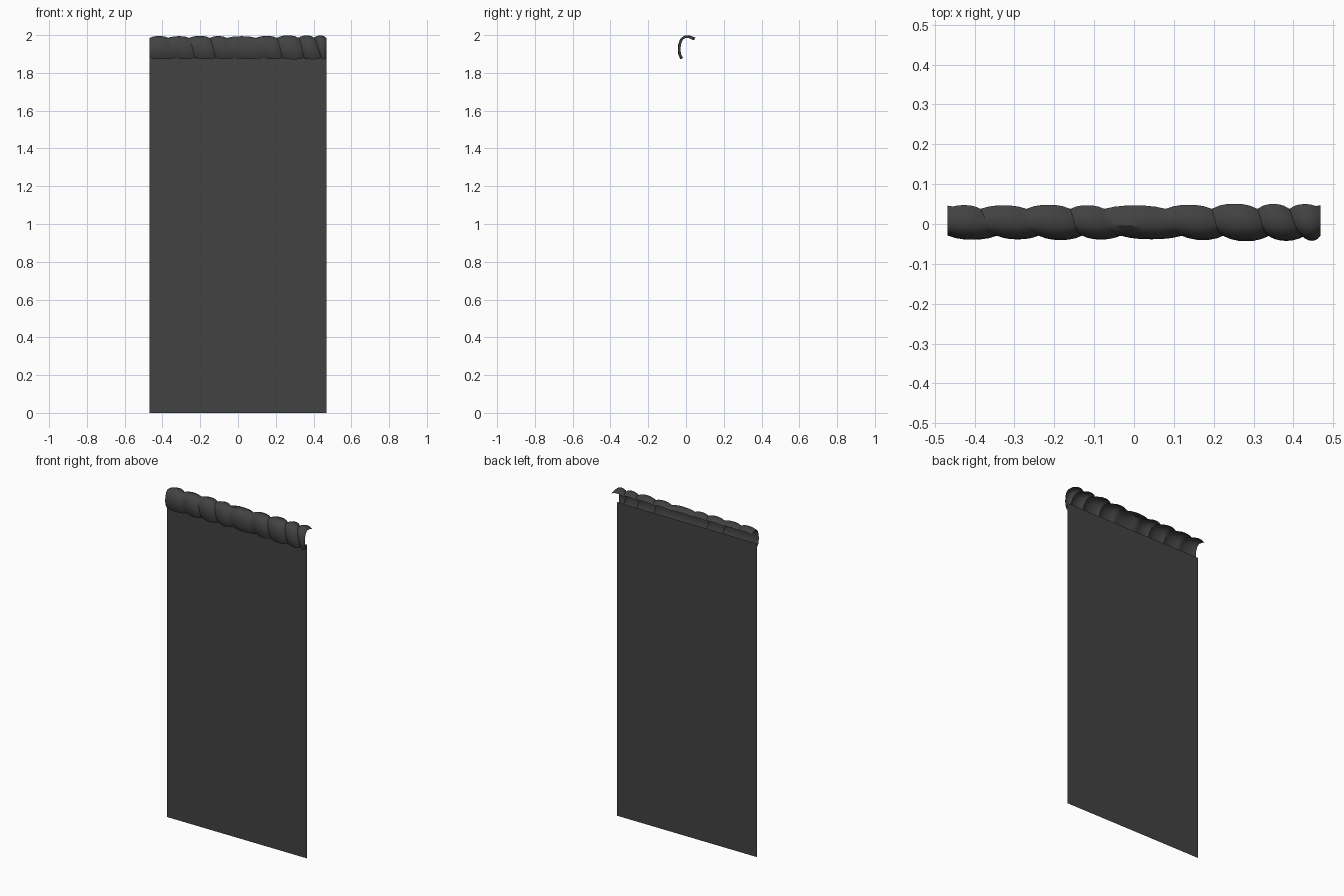
import bpy, bmesh, math, random
from mathutils import Vector

if "Cube" in bpy.data.objects:
    bpy.data.objects.remove(bpy.data.objects["Cube"])

random.seed(4)
grey = bpy.data.materials.new("dark_grey")
grey.diffuse_color = (0.055, 0.055, 0.055, 1)
grey.use_nodes = True
grey.node_tree.nodes["Principled BSDF"].inputs["Base Color"].default_value = grey.diffuse_color


def make_object(name, bm):
    mesh = bpy.data.meshes.new(name)
    bm.to_mesh(mesh)
    bm.free()
    mesh.materials.append(grey)
    obj = bpy.data.objects.new(name, mesh)
    bpy.context.collection.objects.link(obj)
    return obj


# Falling sheet: one flat upright panel without thickness
W = 0.468
bm = bmesh.new()
bm.faces.new([bm.verts.new((x, -0.01, z)) for x, z in
              ((-W, 0), (W, 0), (W, 1.9), (-W, 1.9))])
make_object("hanging_sheet", bm)

# Lumpy lip: hooked (y, z) profile swept along x, swelling between creases
profile = [Vector(p) for p in ((0.046, 1.973), (0.02, 1.983), (-0.003, 1.985),
                               (-0.018, 1.974), (-0.027, 1.95), (-0.029, 1.925),
                               (-0.027, 1.9), (-0.022, 1.879))]
top_creases = [-W, -0.385, -0.27, -0.16, -0.075, 0.08, 0.195, 0.31, 0.39, W]
low_creases = [-W, -0.327, -0.227, -0.118, -0.02, 0.14, 0.235, 0.35, 0.44, W]
STEPS = 6
heights = [random.uniform(0.009, 0.0145) for _ in range(len(top_creases) - 1)]

bm = bmesh.new()
columns = []
for c in range((len(top_creases) - 1) * STEPS + 1):
    lump = min(c // STEPS, len(heights) - 1)
    u = c / STEPS - lump
    swell = heights[lump] * (1 - abs(2 * u - 1) ** 2.5)
    column = []
    for i, p in enumerate(profile):
        t = i / (len(profile) - 1)
        a, b = (top_creases[k] * (1 - t) + low_creases[k] * t for k in (lump, lump + 1))
        d = (profile[min(i + 1, len(profile) - 1)] - profile[max(i - 1, 0)]).normalized()
        q = p + Vector((d.y, -d.x)) * swell      # push outward
        if i == 0:
            q.x -= 0.008 * (1 - swell / 0.0145) * (0 if abs(a + (b - a) * u) > 0.46 else 1)
        if i == len(profile) - 1:
            q += Vector((0.006, -0.3 * swell))   # lower rim tucks in
        column.append(bm.verts.new((a + (b - a) * u, q.x, q.y)))
    columns.append(column)
for left, right in zip(columns, columns[1:]):
    for i in range(len(profile) - 1):
        bm.faces.new((left[i], left[i + 1], right[i + 1], right[i]))
lip = make_object("lumpy_top_lip", bm)
bpy.context.view_layer.objects.active = lip
lip.select_set(True)
bpy.ops.object.shade_smooth_by_angle(angle=math.radians(40))
